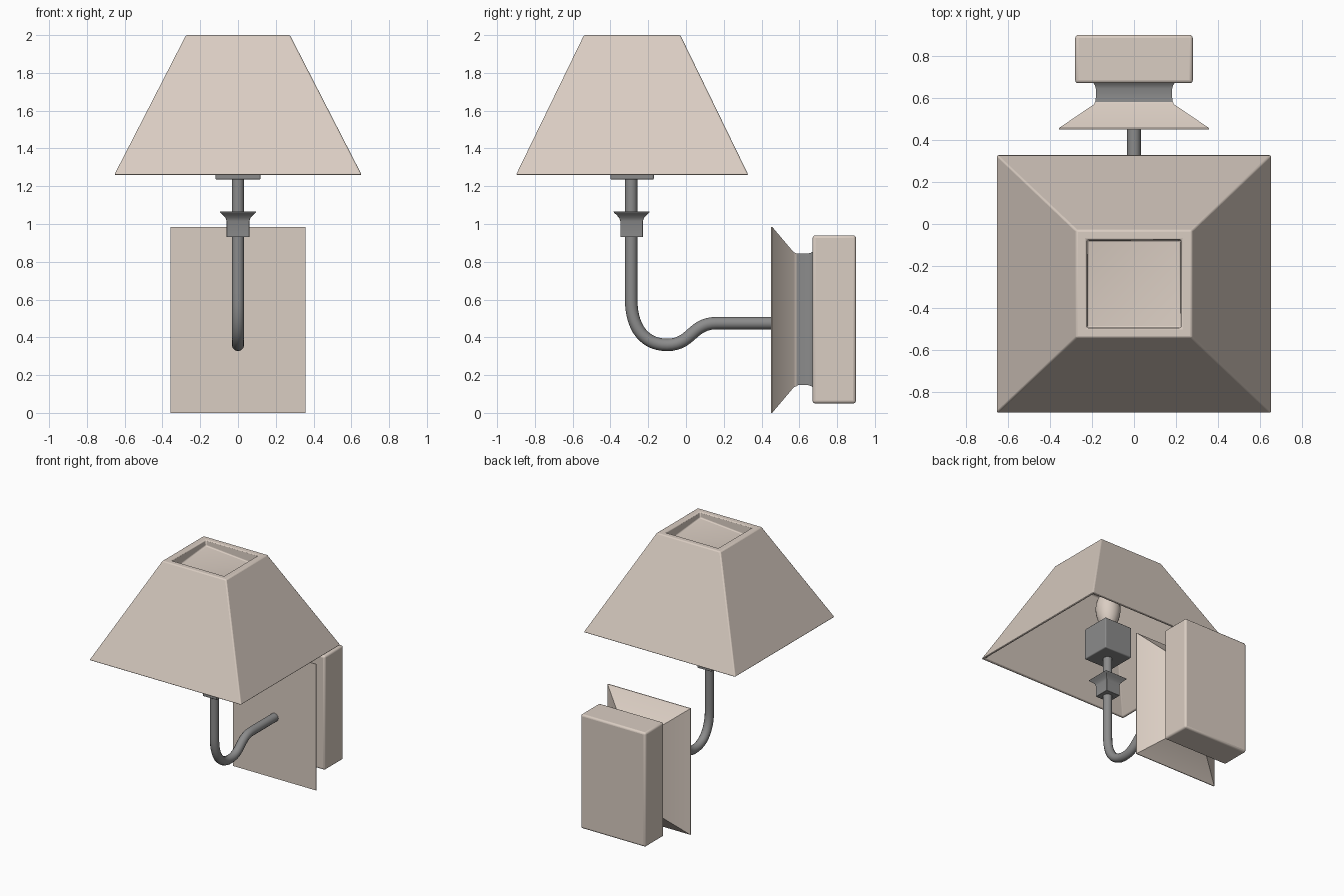
import bpy, bmesh, math
from mathutils import Vector

if "Cube" in bpy.data.objects:
    bpy.data.objects.remove(bpy.data.objects["Cube"])


def material(name, rgb):
    m = bpy.data.materials.new(name)
    m.diffuse_color = (*rgb, 1)
    m.use_nodes = True
    m.node_tree.nodes["Principled BSDF"].inputs["Base Color"].default_value = m.diffuse_color
    return m


CREAM = material("warm_cream", (0.70, 0.61, 0.54))
METAL = material("grey_metal", (0.26, 0.26, 0.26))


def finish(ob, mat, bevel=0.0):
    ob.data.materials.append(mat)
    if bevel:
        b = ob.modifiers.new("soft_edges", 'BEVEL')
        b.width, b.segments, b.angle_limit = bevel, 3, math.radians(25)
    bpy.ops.object.select_all(action='DESELECT')
    ob.select_set(True)
    bpy.context.view_layer.objects.active = ob
    bpy.ops.object.shade_smooth_by_angle(angle=math.radians(35))
    return ob


def loft(name, rings, centre, mat, axis='Z', bevel=0.0, fold=0.0):
    """Rectangular rings (half width, half depth, distance along axis), capped at both ends."""
    bm = bmesh.new()
    loops = []
    for a, b, d in rings:
        loop = []
        for sx, sy in ((-1, -1), (1, -1), (1, 1), (-1, 1)):
            p = (sx * a, sy * b, d) if axis == 'Z' else (sx * a, d, sy * b)
            loop.append(bm.verts.new(Vector(p) + Vector(centre)))
        loops.append(loop)
    for lo, hi in zip(loops, loops[1:]):
        for i in range(4):
            j = (i + 1) % 4
            bm.faces.new((lo[i], lo[j], hi[j], hi[i]))
    bm.faces.new(loops[0][::-1])
    end = loops[-1]
    if fold:  # last cap is creased along one diagonal
        end[1].co.z += fold
        end[3].co.z += fold
        bm.faces.new((end[0], end[1], end[2]))
        bm.faces.new((end[0], end[2], end[3]))
    else:
        bm.faces.new(end)
    bmesh.ops.recalc_face_normals(bm, faces=bm.faces)
    me = bpy.data.meshes.new(name)
    bm.to_mesh(me)
    bm.free()
    ob = bpy.data.objects.new(name, me)
    bpy.context.collection.objects.link(ob)
    return finish(ob, mat, bevel)


STEM_Y = -0.285

# hollow shade: inner ceiling, inner wall, outer wall, rim, recessed top panel
loft("shade", [(0.29, 0.275, 1.91), (0.637, 0.597, 1.26), (0.655, 0.615, 1.26),
               (0.275, 0.255, 2.0), (0.225, 0.21, 2.0), (0.222, 0.207, 1.92)],
     (0, STEM_Y, 0), CREAM, bevel=0.008, fold=0.035)

# wall box, neck and flared front plate
loft("wall_box", [(0.28, 0.445, 0.67), (0.28, 0.445, 0.90)], (0, 0, 0.495), CREAM, 'Y', 0.015)
loft("neck", [(0.185, 0.352, 0.565), (0.182, 0.348, 0.60), (0.182, 0.348, 0.645),
              (0.187, 0.353, 0.662), (0.197, 0.363, 0.675)], (0, 0, 0.495), METAL, 'Y')
loft("flared_plate", [(0.358, 0.4925, 0.45), (0.358, 0.4925, 0.456), (0.19, 0.358, 0.57),
                      (0.184, 0.351, 0.585)], (0, 0, 0.4925), CREAM, 'Y')

# square cup and lamp socket
loft("cup", [(0.06, 0.06, 0.93), (0.06, 0.06, 1.015), (0.066, 0.066, 1.033),
             (0.08, 0.08, 1.048), (0.095, 0.095, 1.062), (0.095, 0.095, 1.067)],
     (0, STEM_Y - 0.003, 0), METAL, bevel=0.006)
loft("socket", [(0.12, 0.115, 1.235), (0.12, 0.115, 1.48)], (0, STEM_Y, 0), METAL, bevel=0.008)

# curved arm: (left handle, point, right handle) in y, z
path = [((0.50, 0.475), (0.46, 0.475), (0.36, 0.475)),
        ((0.25, 0.475), (0.16, 0.475), (0.03, 0.475)),
        ((0.03, 0.36), (-0.10, 0.36), (-0.22, 0.36)),
        ((-0.29, 0.45), (-0.29, 0.60), (-0.29, 0.80)),
        ((-0.29, 1.05), (-0.29, 1.25), (-0.29, 1.30))]
cu = bpy.data.curves.new("arm", 'CURVE')
cu.dimensions = '3D'
cu.bevel_depth, cu.bevel_resolution, cu.resolution_u = 0.033, 4, 14
cu.use_fill_caps = True
sp = cu.splines.new('BEZIER')
sp.bezier_points.add(len(path) - 1)
for bp, (l, p, r) in zip(sp.bezier_points, path):
    bp.handle_left_type = bp.handle_right_type = 'FREE'
    bp.co, bp.handle_left, bp.handle_right = (0, *p), (0, *l), (0, *r)
arm_curve = bpy.data.objects.new("arm_curve", cu)
bpy.context.collection.objects.link(arm_curve)
bpy.context.view_layer.update()
me = bpy.data.meshes.new_from_object(arm_curve.evaluated_get(bpy.context.evaluated_depsgraph_get()))
bpy.data.objects.remove(arm_curve)
arm = bpy.data.objects.new("arm", me)
bpy.context.collection.objects.link(arm)
me.materials.clear()
finish(arm, METAL)

# light bulb: egg shape, narrower at the base
bpy.ops.mesh.primitive_uv_sphere_add(segments=24, ring_count=16, radius=1, location=(0, STEM_Y, 1.62))
bulb = bpy.context.object
bulb.name = "bulb"
for v in bulb.data.vertices:
    s = 0.088 * (1 + 0.12 * v.co.z)
    v.co = (v.co.x * s, v.co.y * s, v.co.z * 0.15)
finish(bulb, CREAM)
